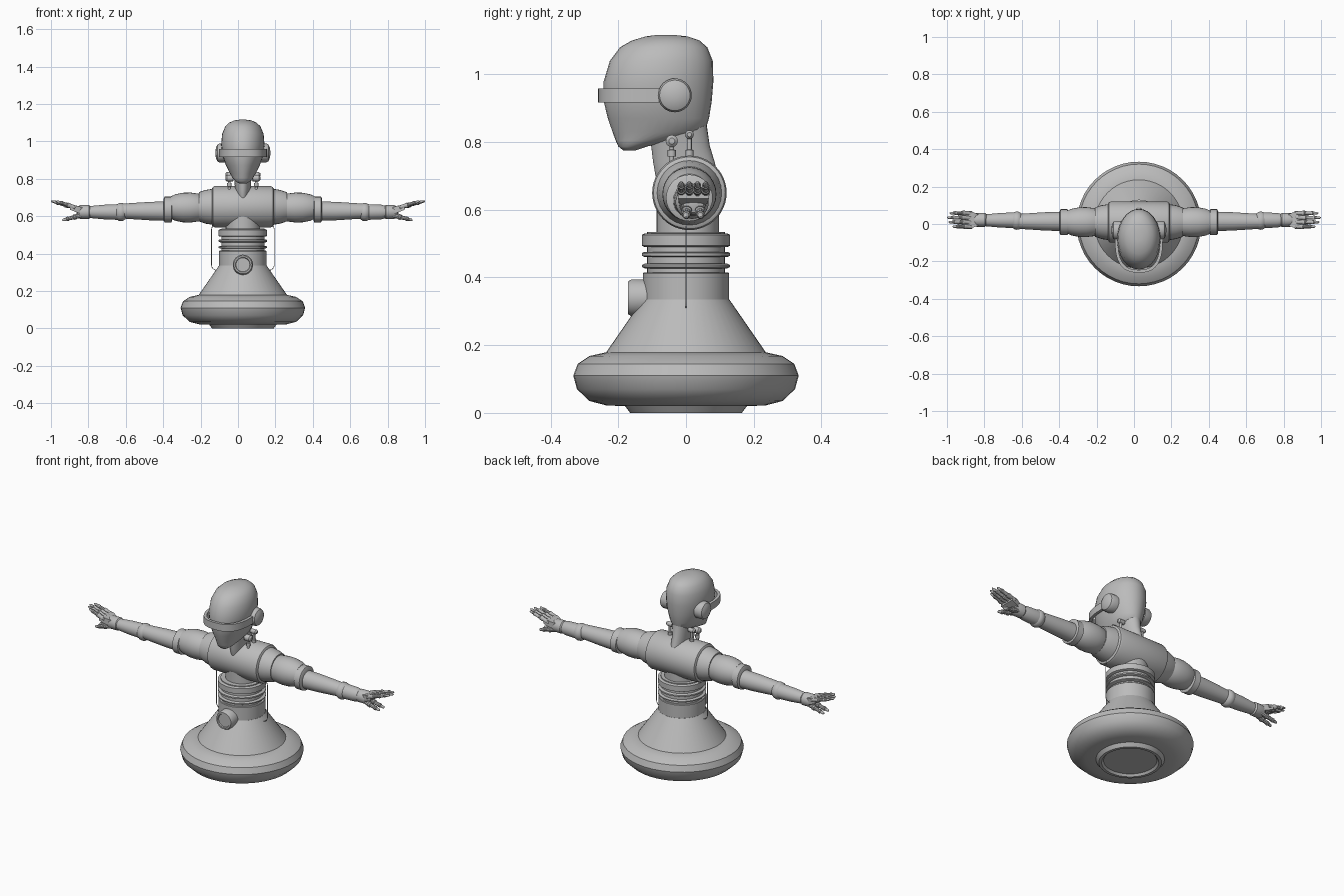
import bpy, bmesh, math
from mathutils import Vector

if "Cube" in bpy.data.objects:
    bpy.data.objects.remove(bpy.data.objects["Cube"], do_unlink=True)

MID = 0.026      # body axis in x
ARM_Y, CHEST_Z = 0.01, 0.65

grey = bpy.data.materials.new("plain grey")
grey.use_nodes = True
grey.diffuse_color = (0.5, 0.5, 0.5, 1)
grey.node_tree.nodes["Principled BSDF"].inputs["Base Color"].default_value = (0.5, 0.5, 0.5, 1)


def loft(name, rings, angle=35):
    """Skin a list of equal-length rings and cap both ends."""
    bm = bmesh.new()
    rows = [[bm.verts.new(p) for p in ring] for ring in rings]
    n = len(rows[0])
    for a, b in zip(rows, rows[1:]):
        for i in range(n):
            j = (i + 1) % n
            bm.faces.new((a[i], a[j], b[j], b[i]))
    bm.faces.new(rows[0])
    bm.faces.new(rows[-1])
    bmesh.ops.recalc_face_normals(bm, faces=bm.faces)
    mesh = bpy.data.meshes.new(name)
    bm.to_mesh(mesh)
    bm.free()
    mesh.materials.append(grey)
    obj = bpy.data.objects.new(name, mesh)
    bpy.context.collection.objects.link(obj)
    bpy.ops.object.select_all(action='DESELECT')
    obj.select_set(True)
    bpy.context.view_layer.objects.active = obj
    bpy.ops.object.shade_smooth_by_angle(angle=math.radians(angle))
    return obj


def lathe(name, profile, origin, axis=(0, 0, 1), n=32, angle=35):
    """Turn (distance, radius) pairs around an axis."""
    turn = Vector(axis).to_track_quat('Z', 'Y')
    rings = []
    for t, r in profile:
        ring = []
        for i in range(n):
            a = math.tau * i / n
            ring.append(Vector(origin) + turn @ Vector((r * math.cos(a), r * math.sin(a), t)))
        rings.append(ring)
    return loft(name, rings, angle)


def ovals(name, rows, n=32):
    """Loft horizontal ovals given as (z, front y, back y, half width)."""
    rings = []
    for z, front, back, w in rows:
        ring = []
        for i in range(n):
            a = math.tau * i / n
            ring.append((MID + w * math.cos(a),
                         (front + back) / 2 + (back - front) / 2 * math.sin(a), z))
        rings.append(ring)
    return loft(name, rings, 50)


def ball(r, steps=10):
    return [(-r * math.cos(math.pi * i / steps), max(r * math.sin(math.pi * i / steps), 0.001))
            for i in range(steps + 1)]


# Base, skirt and ribbed waist
lathe("wheel_base", [(.012, .01), (.012, .14), (0, .15), (0, .165), (.02, .18), (.022, .235),
                     (.035, .285), (.07, .322), (.11, .333), (.145, .32), (.168, .285),
                     (.178, .24), (.178, .1)], (MID, 0, 0), n=48)
lathe("skirt_cone", [(.17, .242), (.335, .128)], (MID, 0, 0), n=48)
lathe("lower_waist", [(.33, .127), (.412, .127), (.415, .124)], (MID, 0, 0), n=48)
lathe("waist_core", [(.4, .115), (.535, .115)], (MID, 0, 0), n=48)
lathe("chest_stem", [(.52, .092), (.66, .092)], (MID, 0.005, 0))
for i, (low, high) in enumerate([(.427, .441), (.46, .476), (.49, .53)]):
    lathe(f"waist_ring_{i + 1}", [(low, .122), (low + .004, .13), (high - .004, .13), (high, .122)],
          (MID, 0, 0), n=48)
lathe("front_knob", [(0, .054), (.05, .054), (.06, .048), (.06, .04), (.054, .037), (.054, .01)],
      (MID, -.112, .34), (0, -1, 0))

# Chest drum lying across the body
lathe("chest_drum", [(-.166, .095), (-.16, .106), (-.15, .11), (.15, .11), (.16, .106),
                     (.166, .095)], (MID, ARM_Y, CHEST_Z), (1, 0, 0), n=48)

# Neck and head
ovals("neck", [(.66, -.075, .1, .03), (.7, -.09, .095, .036), (.74, -.097, .085, .042),
               (.79, -.103, .07, .045), (.86, -.11, .06, .06)])
ovals("head", [(.775, -.185, -.15, .02), (.787, -.2, -.115, .04), (.805, -.208, -.03, .055),
               (.83, -.217, .055, .07), (.87, -.231, .068, .09), (.92, -.243, .076, .107),
               (.98, -.243, .081, .116), (1.04, -.225, .079, .111), (1.08, -.195, .063, .094),
               (1.1, -.16, .04, .073), (1.112, -.12, .005, .045), (1.116, -.09, -.03, .015)])

# Visor band wrapping the front of the face
visor = []
for i in range(25):
    a = math.pi * i / 24
    c, s = math.cos(a), math.sin(a)
    x = math.copysign(abs(c) ** .75, c)
    y = s ** .75 if s > 1e-6 else 0
    visor.append([(MID + x * rx, -.08 - y * ry, z)
                  for rx, ry, z in ((.112, .165, .917), (.128, .18, .917),
                                    (.128, .18, .959), (.112, .165, .959))])
loft("visor_band", visor)


def tube(name, points, radius):
    curve = bpy.data.curves.new(name, 'CURVE')
    curve.dimensions = '3D'
    curve.bevel_depth = radius
    curve.bevel_resolution = 1
    spline = curve.splines.new('POLY')
    spline.points.add(len(points) - 1)
    for p, co in zip(spline.points, points):
        p.co = (*co, 1)
    curve.materials.append(grey)
    bpy.context.collection.objects.link(bpy.data.objects.new(name, curve))


def digit(name, start, end, thick):
    """Tapered jointed finger."""
    start, end = Vector(start), Vector(end)
    length = (end - start).length
    shape = [(0, 1), (.3, 1), (.33, 1.2), (.42, 1.2), (.45, .9), (.68, .8),
             (.7, .95), (.77, .95), (.79, .7), (.95, .55), (1, .2)]
    lathe(name, [(t * length, r * thick) for t, r in shape], start, end - start, 10)


def arm(side, s, wrist):
    """One arm; wrist is the distance from the body axis to the wrist."""
    def part(name, profile, y, z, n=28):
        lathe(f"{side}_{name}", profile, (MID, y, z), (s, 0, 0), n)

    part("collar", [(.15, .098), (.2, .09), (.235, .078)], ARM_Y, CHEST_Z)
    part("shoulder", [(.19, .03), (.205, .06), (.235, .074), (.28, .08), (.32, .079),
                      (.36, .071), (.385, .06)], ARM_Y, .646)
    part("arm_ring", [(.378, .06), (.382, .069), (.418, .069), (.423, .06)], ARM_Y, .635)
    part("upper_arm", [(.41, .052), (.5, .049), (.64, .04)], .014, .627)
    lathe(f"{side}_elbow", [(t * .78, r) for t, r in ball(.049)],
          (MID + s * .652, .018, .622), (s, 0, 0), 28)
    part("forearm", [(.665, .042), (.74, .039), (wrist + .01, .031)], .02, .622)
    part("wrist", [(wrist - .004, .03), (wrist + .005, .037), (wrist + .05, .037),
                   (wrist + .066, .03), (wrist + .072, .012)], .022, .622)
    tip = wrist + .208 if s < 0 else wrist + .215
    # Palm and the two opposed rows of fingers
    x = MID + s * (wrist + .04)
    palm = []
    for d, z, h, w in ((0, .628, .018, .03), (.03, .638, .018, .042), (.065, .646, .012, .046)):
        palm.append([(x + s * d, .022 + a * w, z + b * h)
                     for a, b in ((-1, -1), (1, -1), (1, 1), (-1, 1))])
    loft(f"{side}_palm", palm)
    for i, short in enumerate((.03, .008, 0, .014)):
        y = .022 + (i - 1.5) * .024
        digit(f"{side}_finger_{i + 1}", (MID + s * (wrist + .075), y, .645),
              (MID + s * (tip - short), y, .68), .0115)
    for i in (-1, 1):
        digit(f"{side}_thumb_{'front' if i < 0 else 'back'}",
              (x, .022 + i * .018, .606),
              (MID + s * (wrist + .148), .022 + i * .022, .578), .013)


for side, s, wrist in (("left", 1, .759), ("right", -1, .818)):
    arm(side, s, wrist)
    # Ear cup
    lathe(f"{side}_ear_cup", [(.09, .05), (.126, .05), (.136, .045), (.143, .032), (.147, .01)],
          (MID, -.033, .938), (s, 0, 0))
    # Pegs beside the neck
    for place, y, z, r in (("front", -.042, .803, .018), ("back", .01, .822, .013)):
        px = MID + s * .072
        lathe(f"{side}_{place}_peg_stem", [(.72, .007), (.757, .007), (.758, .012), (.776, .012),
                                           (.778, .007), (z, .007)], (px, y, 0), n=12)
        lathe(f"{side}_{place}_peg_head", [(-.022, r * .7), (-.018, r), (.014, r), (.022, r * .5)],
              (px, y, z), (s, 0, 0), 16)
    # Thin hose running from chest to waist
    bend = [(MID + s * (.138 + .03 * math.cos(a)), 0, .34 - .03 * math.sin(a))
            for a in (math.pi / 8 * k for k in range(5))]
    tube(f"{side}_hose", [(MID + s * .155, 0, .57), (MID + s * .168, 0, .53)] + bend
         + [(MID + s * .115, 0, .31)], .002)
